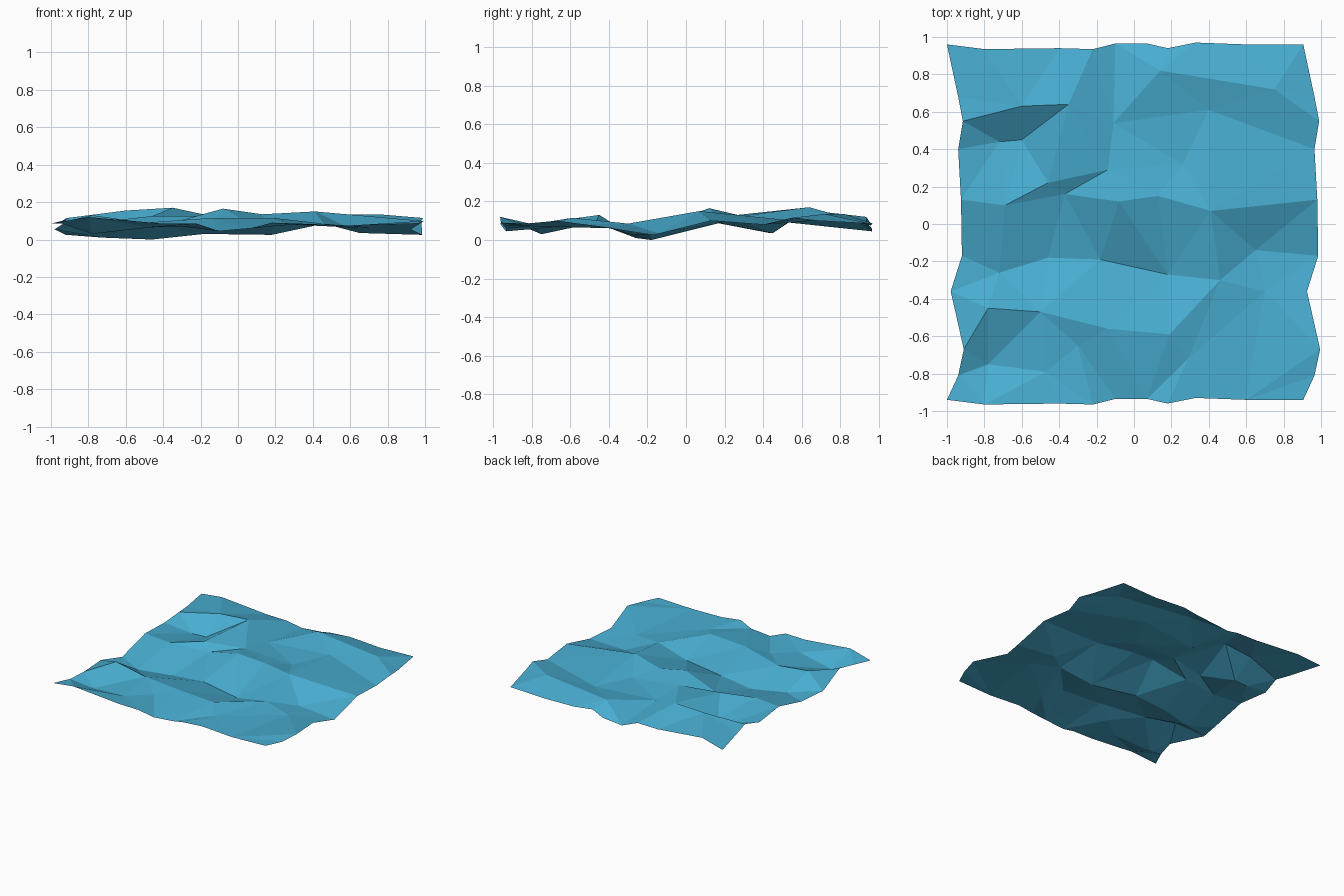
import bpy
import bmesh
from mathutils import Vector
from mathutils.geometry import delaunay_2d_cdt

if "Cube" in bpy.data.objects:
    bpy.data.objects.remove(bpy.data.objects["Cube"])

# The sheet tiles: the right edge repeats the left, the back repeats the front
TILE_X, TILE_Y = 1.905, 1.90
left_edge = [(-1, .96, .085), (-.94, .68, .10), (-.915, .55, .115),
             (-.94, .40, .08), (-.925, .13, .10), (-.92, -.17, .025),
             (-.98, -.36, .055), (-.91, -.67, .10), (-.94, -.81, .085),
             (-1, -.94, .085)]
front_edge = [(-.80, -.965, .12), (-.40, -.96, .085), (-.22, -.965, .085),
              (-.10, -.935, .045), (.07, -.935, .06), (.18, -.96, .09),
              (.33, -.93, .085), (.60, -.94, .075)]
right_edge = [(x + TILE_X, y, z) for x, y, z in reversed(left_edge)]
back_edge = [(x, y + TILE_Y, z) for x, y, z in reversed(front_edge)]
border = left_edge + front_edge + right_edge + back_edge

# Wave crests, each a chain of points along a sharp fold
crests = [
    [left_edge[2], (-.60, .63, .155), (-.35, .64, .17)],
    [left_edge[4], (-.69, .10, .10), (-.46, .22, .125), (-.14, .29, .125)],
    [(-.08, .12, .165), (.13, .15, .135), (.41, .07, .15), (.98, .13, .10)],
    [(.14, .82, .135), (.75, .72, .135)],
    [(-.14, -.56, .115), (.19, -.59, .115), (.46, -.30, .085), (.41, .07, .15)],
    [(-.78, -.45, .13), (-.50, -.47, .09)],
]
# Wave troughs between them
troughs = [
    [left_edge[5], (-.72, -.26, .01), (-.46, -.18, 0), (-.18, -.19, .03),
     (.18, -.27, .025), (.46, -.30, .085)],
    [(-.72, .44, .035), (-.60, .45, .035)],
    [(-.14, .29, .125), (-.37, .16, .085), (-.08, .12, .165)],
    [(-.78, -.45, .13), (-.78, -.75, .03), (-.47, -.79, .065)],
    [(.19, -.59, .115), (.29, -.72, .08)],
    [(.65, -.14, .035), (.70, -.36, .06)],
    [(-.30, -.65, .07)],
    [(-.11, .54, .09)],
    [(.26, .32, .09)],
    [(.40, .61, .095)],
]

points, edges, index = [], [], {}


def add_point(p):
    key = (round(p[0], 2), round(p[1], 2))
    if key not in index:
        index[key] = len(points)
        points.append(p)
    return index[key]


def add_chain(chain):
    ids = [add_point(p) for p in chain]
    edges.extend(zip(ids, ids[1:]))


add_chain(border + border[:1])
for chain in crests + troughs:
    add_chain(chain)

# Triangulate in plan, keeping the folds, then lift to height
verts, _, faces, orig, _, _ = delaunay_2d_cdt(
    [Vector(p[:2]) for p in points], edges, [], 1, 1e-5)
bm = bmesh.new()
bv = [bm.verts.new((v.x, v.y, points[o[0]][2] if o else .08))
      for v, o in zip(verts, orig)]
for f in faces:
    bm.faces.new([bv[i] for i in f])
for f in bm.faces:
    f.normal_update()
    if f.normal.z < 0:
        f.normal_flip()
mesh = bpy.data.meshes.new("water_surface")
bm.to_mesh(mesh)
bm.free()

water = bpy.data.materials.new("water blue")
water.diffuse_color = (.065, .42, .64, 1)
water.use_nodes = True
water.node_tree.nodes["Principled BSDF"].inputs["Base Color"].default_value = water.diffuse_color
mesh.materials.append(water)
bpy.context.collection.objects.link(bpy.data.objects.new("water_surface", mesh))
